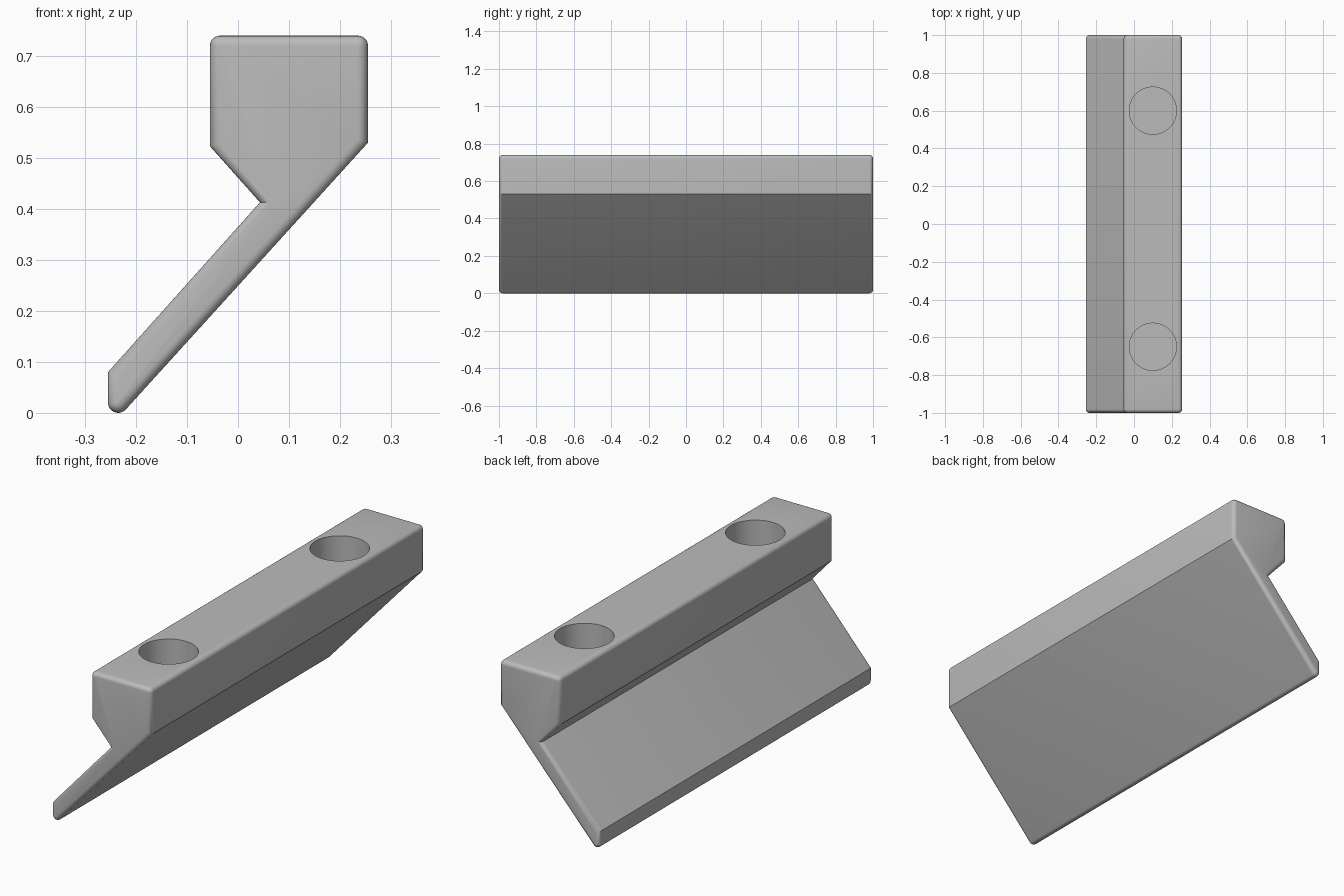
import bpy
import bmesh
from math import cos, sin, pi, radians
from mathutils import Vector

if "Cube" in bpy.data.objects:
    bpy.data.objects.remove(bpy.data.objects["Cube"], do_unlink=True)

R = 0.02        # rounding radius
STEPS = 5

grey = bpy.data.materials.new("plain grey")
grey.use_nodes = True
color = (0.5, 0.5, 0.5, 1)
grey.diffuse_color = color
grey.node_tree.nodes["Principled BSDF"].inputs["Base Color"].default_value = color


def arc(cx, cz, start, end, n=6):
    angles = [radians(start + (end - start) * i / n) for i in range(n + 1)]
    return [Vector((cx + R * cos(a), cz + R * sin(a))) for a in angles]


def inset(points, d):
    """Move every edge of a counter-clockwise outline inward by d."""
    result = []
    for i, p in enumerate(points):
        a = (p - points[i - 1]).normalized()
        b = (points[(i + 1) % len(points)] - p).normalized()
        na, nb = Vector((-a.y, a.x)), Vector((-b.y, b.x))
        result.append(p + (na + nb) * d / (1 + na.dot(nb)))
    return result


# Cross-section: rounded tip, slanted blade, block with rounded top
outline = arc(-0.235, 0.02, 180, 318, 9)
outline += [Vector((0.255, 0.53))]
outline += arc(0.235, 0.72, 0, 90)
outline += arc(-0.035, 0.72, 90, 180)
outline += [Vector(p) for p in ((-0.055, 0.523), (0.043, 0.413), (-0.255, 0.08))]

# Sweep along y, with the end rims rounded over
half = [(R * 0.97 * (1 - sin(t)), 1 - R * (1 - cos(t)))
        for t in (pi / 2 * k / STEPS for k in range(STEPS + 1))]
sections = [(d, -y) for d, y in half] + [(d, y) for d, y in reversed(half)]
bm = bmesh.new()
rings = [[bm.verts.new((p.x, y, p.y)) for p in inset(outline, d)] for d, y in sections]
for lower, upper in zip(rings, rings[1:]):
    for i in range(len(outline)):
        j = (i + 1) % len(outline)
        bm.faces.new((lower[i], lower[j], upper[j], upper[i]))
bm.faces.new(rings[0])
bm.faces.new(rings[-1][::-1])
bmesh.ops.recalc_face_normals(bm, faces=bm.faces[:])
mesh = bpy.data.meshes.new("slanted_blade_block")
bm.to_mesh(mesh)
bm.free()
body = bpy.data.objects.new("slanted_blade_block", mesh)
bpy.context.collection.objects.link(body)
mesh.materials.append(grey)

# Round blind holes sunk into the top
for name, y in (("back_hole_cutter", 0.6), ("front_hole_cutter", -0.65)):
    bpy.ops.mesh.primitive_cylinder_add(vertices=64, radius=0.125, depth=0.36,
                                        location=(0.1, y, 0.74))
    cutter = bpy.context.object
    cutter.name = name
    cutter.data.materials.append(grey)
    cutter.hide_render = True
    cutter.hide_set(True)
    cut = body.modifiers.new(name, 'BOOLEAN')
    cut.operation = 'DIFFERENCE'
    cut.solver = 'EXACT'
    cut.object = cutter

# Apply the cuts, then smooth the rounded rims
bpy.ops.object.select_all(action='DESELECT')
body.select_set(True)
bpy.context.view_layer.objects.active = body
for name in [m.name for m in body.modifiers]:
    bpy.ops.object.modifier_apply(modifier=name)
    bpy.data.objects.remove(bpy.data.objects[name], do_unlink=True)
bpy.ops.object.shade_smooth_by_angle(angle=radians(30))
